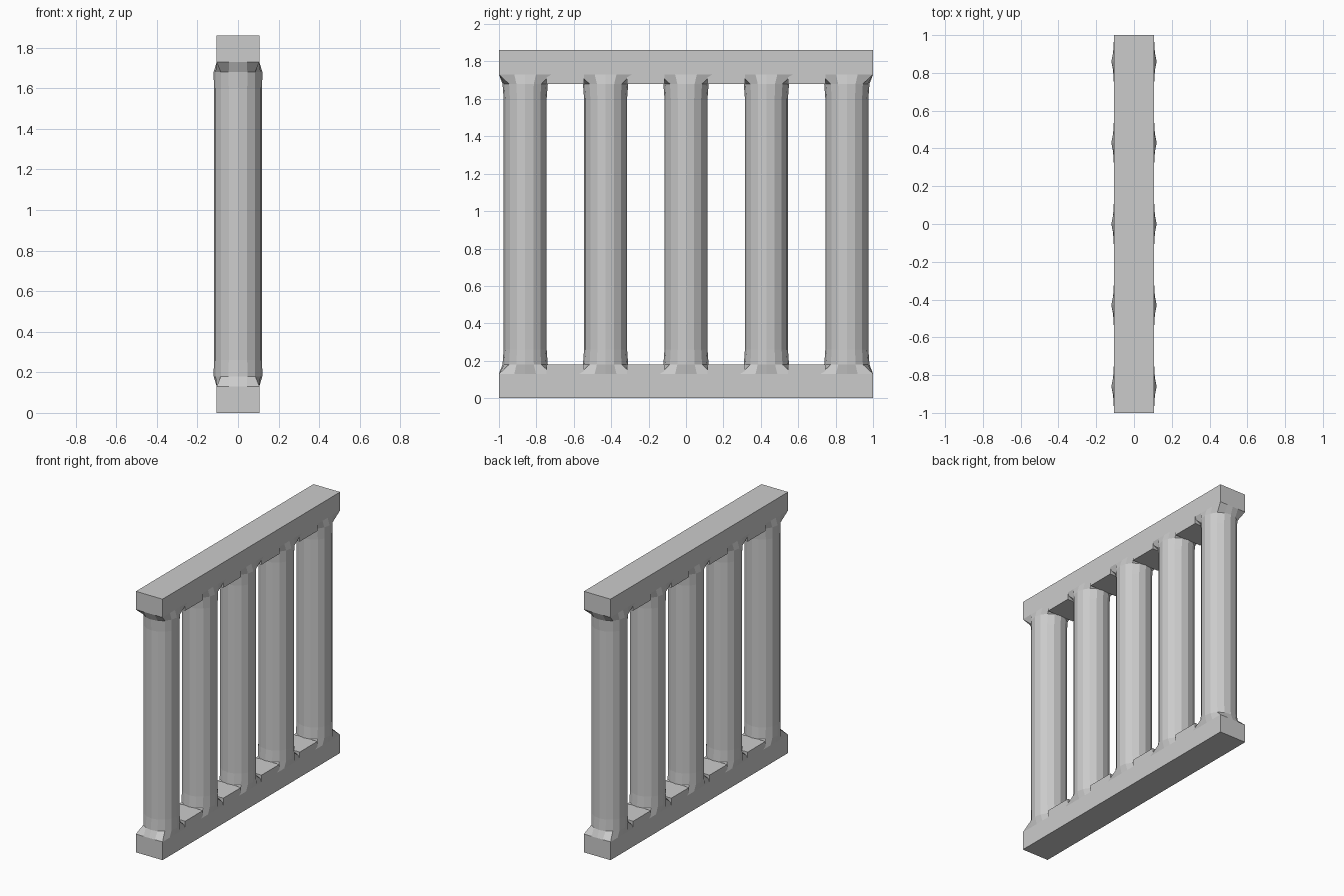
import bpy, bmesh, math

cube = bpy.data.objects.get("Cube")
if cube:
    bpy.data.objects.remove(cube, do_unlink=True)

stone = bpy.data.materials.new("grey stone")
stone.use_nodes = True
grey = (0.6, 0.6, 0.6, 1)
stone.diffuse_color = grey
stone.node_tree.nodes["Principled BSDF"].inputs["Base Color"].default_value = grey

HEIGHT, SIDES = 1.86, 16
HALF_X, SPACING, BLOCK_Y = 0.105, 0.43, 0.14
LEDGE, FLOOR = 0.13, 0.18


def add_object(name, bm):
    bmesh.ops.recalc_face_normals(bm, faces=bm.faces)
    mesh = bpy.data.meshes.new(name)
    bm.to_mesh(mesh)
    bm.free()
    mesh.materials.append(stone)
    obj = bpy.data.objects.new(name, mesh)
    bpy.context.collection.objects.link(obj)
    return obj


def box(name, y0, y1, z0, z1):
    bm = bmesh.new()
    bmesh.ops.create_cube(bm, size=1)
    for v in bm.verts:
        v.co.x *= 2 * HALF_X
        v.co.y = y0 if v.co.y < 0 else y1
        v.co.z = z0 if v.co.z < 0 else z1
    return add_object(name, bm)


def ring(bm, rx, ry, z, square=False):
    verts = []
    for i in range(SIDES):
        a = 2 * math.pi * i / SIDES
        c, s = math.cos(a), math.sin(a)
        k = 1 / max(abs(c), abs(s)) if square else 1
        verts.append(bm.verts.new((rx * c * k, ry * s * k, z)))
    return verts


def column(name, y):
    # Square foot blending into a round shaft, repeated upside down at the top
    bm = bmesh.new()
    half = [(HALF_X, BLOCK_Y, LEDGE, True), (0.12, 0.121, FLOOR, False),
            (0.119, 0.115, 0.26, False)]
    full = half + [(rx, ry, HEIGHT - z, sq) for rx, ry, z, sq in reversed(half)]
    rings = [ring(bm, *r) for r in full]
    for low, high in zip(rings, rings[1:]):
        for i in range(SIDES):
            j = (i + 1) % SIDES
            bm.faces.new((low[i], low[j], high[j], high[i]))
    bm.faces.new(rings[0])
    bm.faces.new(rings[-1])
    add_object(name, bm).location.y = y


# Rails
box("bottom_rail", -1, 1, 0, LEDGE)
box("top_rail", -1, 1, HEIGHT - LEDGE, HEIGHT)

# Columns
for n in range(5):
    column(f"column_{n + 1}", (n - 2) * SPACING)

# Raised blocks between the columns
for n in range(4):
    y0 = (n - 2) * SPACING + 0.115
    y1 = (n - 1) * SPACING - 0.115
    box(f"bottom_spacer_{n + 1}", y0, y1, LEDGE - 0.01, FLOOR)
    box(f"top_spacer_{n + 1}", y0, y1, HEIGHT - FLOOR, HEIGHT - LEDGE + 0.01)
